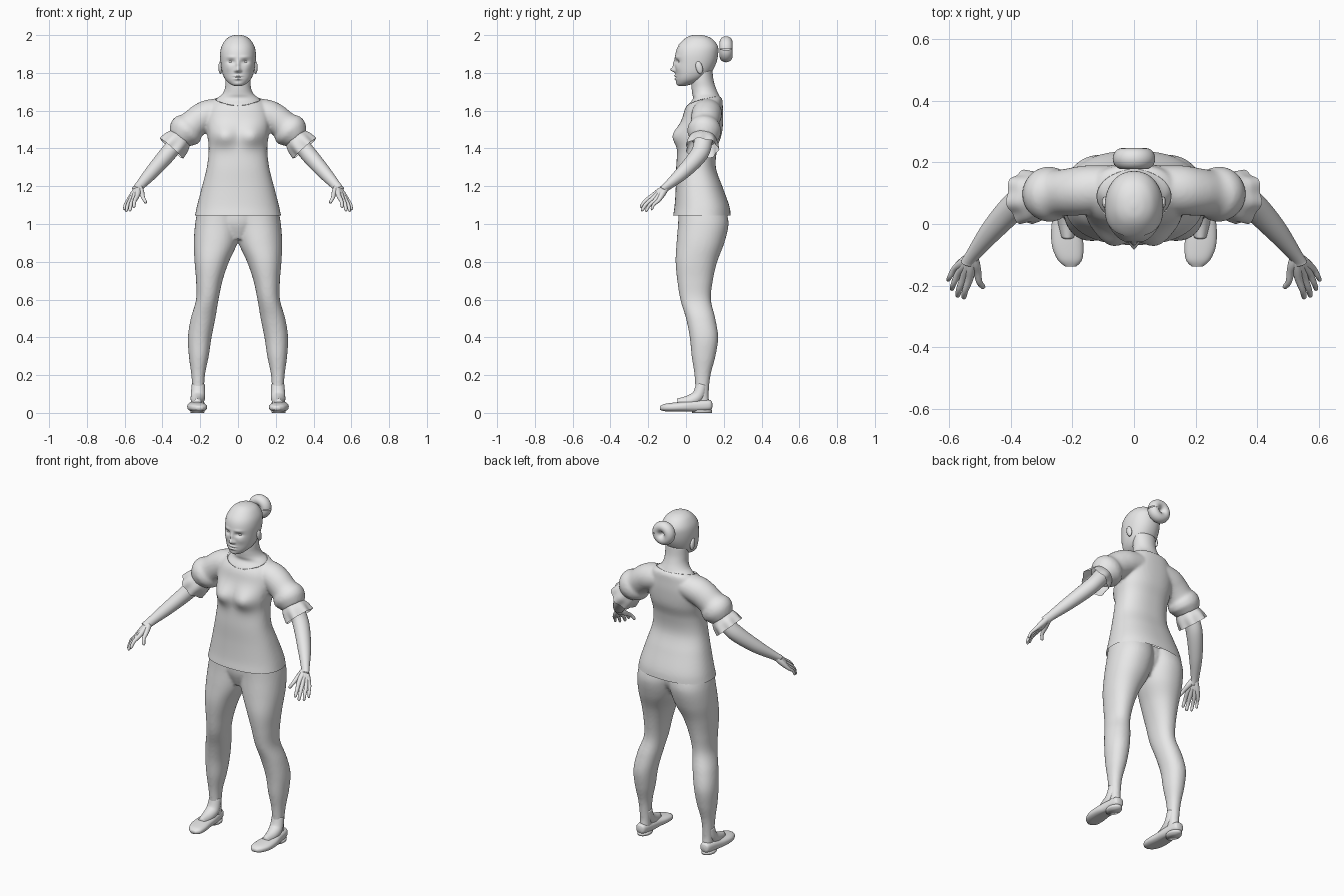
import bpy
import bmesh
import math
from mathutils import Vector, Matrix

X, Y, Z = Vector((1, 0, 0)), Vector((0, 1, 0)), Vector((0, 0, 1))

if "Cube" in bpy.data.objects:
    bpy.data.objects.remove(bpy.data.objects["Cube"])

grey = bpy.data.materials.new("plain grey")
grey.use_nodes = True
grey.diffuse_color = (0.8, 0.8, 0.8, 1)
grey.node_tree.nodes["Principled BSDF"].inputs["Base Color"].default_value = grey.diffuse_color


def resample(stations, k):
    """Pass a smooth curve through the stations, k steps per span."""
    p = [stations[0], *stations, stations[-1]]
    out = []
    for i in range(1, len(p) - 2):
        for j in range(k):
            t = j / k
            out.append([0.5 * (2 * b + (c - a) * t + (2 * a - 5 * b + 4 * c - d) * t * t
                               + (3 * b - a - 3 * c + d) * t ** 3)
                        for a, b, c, d in zip(*p[i - 1:i + 3])])
    return out + [list(stations[-1])]


def loft(bm, stations, side=1, axis=None, ref=Y, power=2.0, segs=40, k=6, caps=True, ripple=0):
    """Skin rings given as (x, y, z, half_u, half_v); side -1 mirrors in x."""
    pts = resample(stations, k)
    centres = [Vector(p[:3]) for p in pts]
    rings = []
    for i, (c, p) in enumerate(zip(centres, pts)):
        t = axis or (centres[min(i + 1, len(pts) - 1)] - centres[max(i - 1, 0)]).normalized()
        u = (ref - t * ref.dot(t)).normalized()
        v = t.cross(u)
        ring = []
        for j in range(segs):
            a = math.tau * j / segs
            wave = 1 + ripple * i / len(pts) * math.cos(7 * a)
            cu, sv = (math.copysign(abs(f) ** (2 / power), f) for f in (math.cos(a), math.sin(a)))
            q = c + (u * cu * p[3] + v * sv * p[4]) * wave
            ring.append(bm.verts.new((q.x * side, q.y, q.z)))
        rings.append(ring)
    for r, s in zip(rings, rings[1:]):
        for j in range(segs):
            n = (j + 1) % segs
            bm.faces.new((r[j], r[n], s[n], s[j]))
    if caps:
        bm.faces.new(rings[0])
        bm.faces.new(rings[-1])


def upright(rows):
    """Turn (z, half width, front y, back y) rows into loft stations."""
    return [(0, (f + b) / 2, z, w, (b - f) / 2) for z, w, f, b in rows]


def finish(bm, name):
    bmesh.ops.recalc_face_normals(bm, faces=bm.faces)
    mesh = bpy.data.meshes.new(name)
    bm.to_mesh(mesh)
    bm.free()
    mesh.materials.append(grey)
    obj = bpy.data.objects.new(name, mesh)
    bpy.context.collection.objects.link(obj)
    mesh.shade_smooth()
    return obj


def bake(obj):
    """Replace the mesh by its modified form."""
    graph = bpy.context.evaluated_depsgraph_get()
    mesh = bpy.data.meshes.new_from_object(obj.evaluated_get(graph))
    obj.modifiers.clear()
    obj.data = mesh
    mesh.shade_smooth()


def fuse(obj, size, rounds):
    m = obj.modifiers.new("fuse", "REMESH")
    m.mode, m.voxel_size = "VOXEL", size
    s = obj.modifiers.new("soften", "SMOOTH")
    s.factor, s.iterations = 0.5, rounds
    bake(obj)


def ball(bm, centre, size, tilt=0):
    m = Matrix.Translation(centre) @ Matrix.Rotation(tilt, 4, "X") @ Matrix.Diagonal((*size, 1))
    bmesh.ops.create_uvsphere(bm, u_segments=24, v_segments=16, radius=1, matrix=m)


def sculpt(bm, bumps):
    """Push the front in y around (x, z) with soft round falloffs, on both sides."""
    for v in bm.verts:
        if v.co.y < 0.02:
            x, z = abs(v.co.x), v.co.z
            v.co.y += sum(d * math.exp(-((x - bx) / rx) ** 2 - ((z - bz) / rz) ** 2)
                          for bx, bz, rx, rz, d in bumps)


# Shirt: body and puffed sleeves fused together
TORSO = upright([(0.99, .24, -.075, .238), (1.045, .228, -.068, .237), (1.1, .216, -.06, .228),
                 (1.2, .19, -.054, .192), (1.3, .165, -.052, .158), (1.4, .155, -.045, .166),
                 (1.48, .164, -.044, .19), (1.56, .172, -.02, .197), (1.62, .155, .0, .195),
                 (1.665, .118, .04, .19), (1.68, .06, .07, .17)])
SLEEVE = [(.08, .115, 1.595, .075, .07), (.15, .11, 1.582, .08, .077), (.195, .105, 1.56, .078, .078),
          (.24, .1, 1.525, .076, .077), (.262, .098, 1.505, .087, .09), (.285, .095, 1.483, .088, .09),
          (.312, .09, 1.45, .068, .065)]
bm = bmesh.new()
loft(bm, TORSO, axis=Z, ref=X, power=2.35, segs=80)
sculpt(bm, [(.075, 1.465, .06, .055, -.034)])
for side in (1, -1):
    loft(bm, SLEEVE, side)
shirt = finish(bm, "shirt")
fuse(shirt, 0.008, 4)

# Scooped neckline and open hem
bm = bmesh.new()
bmesh.ops.create_cone(bm, cap_ends=True, segments=64, radius1=1, radius2=1, depth=0.2,
                      matrix=Matrix.Translation((0, .09, 1.68)) @ Matrix.Diagonal((.12, .085, 1, 1)))
cutter = finish(bm, "neckline_cutter")
cutter.hide_render = True
cut = shirt.modifiers.new("neckline", "BOOLEAN")
cut.operation, cut.object = "DIFFERENCE", cutter
bake(shirt)
bpy.data.objects.remove(cutter)
bm = bmesh.new()
bm.from_mesh(shirt.data)
bmesh.ops.bisect_plane(bm, geom=bm.verts[:] + bm.edges[:] + bm.faces[:],
                       plane_co=(0, 0, 1.045), plane_no=(0, 0, -1), clear_outer=True)
bm.to_mesh(shirt.data)
bm.free()

# Trousers: rows of (z, inner x, outer x, front y, back y)
LEG = [(1.08, -.02, .213, -.04, .21), (1.0, -.015, .227, -.042, .225), (.9, .003, .234, -.05, .203),
       (.8, .048, .23, -.055, .165), (.7, .082, .222, -.046, .142), (.6, .103, .222, -.03, .132),
       (.5, .12, .25, .0, .155), (.4, .14, .265, .02, .17), (.3, .155, .26, .03, .156),
       (.2, .175, .247, .045, .13), (.1, .18, .24, .05, .12), (.04, .18, .24, .05, .125)]
bm = bmesh.new()
for side in (1, -1):
    loft(bm, [((i + o) / 2, (f + b) / 2, z, (o - i) / 2, (b - f) / 2) for z, i, o, f, b in LEG],
         side, axis=Z, ref=X, power=2.15)
loft(bm, upright([(1.08, .15, -.04, .19), (1.0, .14, -.038, .19), (.92, .06, -.01, .14)]), axis=Z, ref=X)
fuse(finish(bm, "trousers"), 0.008, 4)

# Neck and upper chest
bm = bmesh.new()
loft(bm, upright([(1.6, .14, .0, .186), (1.63, .132, .012, .188), (1.662, .114, .036, .184),
                  (1.688, .083, .033, .172), (1.72, .069, .03, .158), (1.76, .067, .03, .146),
                  (1.81, .068, .04, .14)]), axis=Z, ref=X, segs=64)
finish(bm, "neck")

# Head with sculpted face
HEAD = upright([(1.73, .014, -.037, -.005), (1.74, .04, -.046, .03), (1.765, .067, -.053, .09),
                (1.8, .083, -.055, .13), (1.85, .091, -.058, .157), (1.9, .093, -.056, .168),
                (1.94, .085, -.042, .166), (1.975, .063, -.01, .14), (1.993, .035, .02, .105),
                (1.999, .008, .052, .07)])
FACE = [(0, 1.816, .012, .012, -.024), (0, 1.843, .01, .025, -.012), (.014, 1.811, .007, .007, -.007),
        (.037, 1.859, .02, .011, .013), (.036, 1.884, .024, .007, -.004), (.05, 1.825, .02, .02, -.004),
        (0, 1.784, .02, .005, -.009), (0, 1.776, .022, .003, .004), (0, 1.768, .017, .006, -.009),
        (0, 1.742, .02, .01, -.004)]
bm = bmesh.new()
loft(bm, HEAD, axis=Z, ref=X, power=2.15, segs=128, k=10)
sculpt(bm, FACE)
finish(bm, "head")

# Hair cap, trimmed along a slanted hairline, with a ring bun
bm = bmesh.new()
loft(bm, HEAD, axis=Z, ref=X, power=2.15, segs=64)
for v in bm.verts:
    v.co = Vector((0, .055, 1.87)) + (v.co - Vector((0, .055, 1.87))) * 1.02
bmesh.ops.bisect_plane(bm, geom=bm.verts[:] + bm.edges[:] + bm.faces[:],
                       plane_co=(0, .04, 1.865), plane_no=(0, -1, -1), clear_outer=True)
finish(bm, "hair")
bm = bmesh.new()
path = [(.039 * math.cos(a), .212, 1.925 + .039 * math.sin(a), .034, .03)
        for a in (math.tau * i / 32 for i in range(33))]
loft(bm, path, k=1, segs=24, caps=False)
bmesh.ops.remove_doubles(bm, verts=bm.verts, dist=0.0005)
finish(bm, "hair_bun")

# Shoe, foot, arm and cuff profiles
SHOE = [(.215, .139, .04, .012, .012), (.215, .125, .04, .03, .028), (.216, .05, .036, .042, .031),
        (.219, -.01, .033, .049, .027), (.215, -.07, .03, .051, .024), (.208, -.115, .028, .04, .019),
        (.205, -.138, .026, .018, .01)]
FOOT = [(.21, .085, .15, .035, .032), (.212, .065, .09, .038, .034), (.215, .02, .06, .034, .034),
        (.215, -.04, .042, .022, .034)]
ARM = [(.28, .095, 1.49, .05, .05), (.345, .085, 1.405, .048, .044), (.39, .055, 1.35, .046, .043),
       (.46, -.02, 1.27, .037, .036), (.522, -.1, 1.2, .022, .025), (.535, -.125, 1.18, .02, .028)]
CUFF = [(.303, .092, 1.46, .066, .062), (.325, .088, 1.432, .08, .075), (.353, .085, 1.4, .086, .08)]
# Fingers: (knuckle, tip, radius)
FINGERS = [((.534, -.178, 1.148), (.553, -.242, 1.088), .010),
           ((.552, -.174, 1.135), (.573, -.236, 1.07), .010),
           ((.57, -.162, 1.126), (.592, -.214, 1.066), .009),
           ((.582, -.146, 1.124), (.604, -.184, 1.075), .008),
           ((.508, -.155, 1.16), (.488, -.208, 1.112), .010)]
WRIST = Vector((.524, -.103, 1.197))

for side, label in ((1, "left"), (-1, "right")):
    # Shoe with a flat heel block
    bm = bmesh.new()
    loft(bm, SHOE, side, axis=-Y, ref=X, power=2.5)
    for v in bm.verts:
        v.co.z = max(v.co.z, 0.008)
    loft(bm, [(.215, .085, 0, .036, .052), (.215, .085, .016, .038, .053)], side, axis=Z, ref=X, k=1)
    finish(bm, label + "_shoe")
    bm = bmesh.new()
    loft(bm, FOOT, side, ref=X)
    finish(bm, label + "_foot")

    # Bare arm and gathered cuff
    bm = bmesh.new()
    loft(bm, ARM, side)
    finish(bm, label + "_arm")
    bm = bmesh.new()
    loft(bm, CUFF, side, segs=70, caps=False, ripple=0.07)
    finish(bm, label + "_sleeve_cuff")

    # Hand: fingers run back to the wrist and form the palm
    bm = bmesh.new()
    for knuckle, tip, r in FINGERS:
        k, t = Vector(knuckle), Vector(tip)
        mid = k.lerp(t, 0.5) + Vector((.004, -.006, .003))
        stops = [(WRIST, .016), (WRIST.lerp(k, .5), .017), (k, r * 1.3), (mid, r), (t.lerp(k, .08), r * .8),
                 (t, r * .25)]
        loft(bm, [(*p, w, w) for p, w in stops], side, segs=14, k=4)
    finish(bm, label + "_hand")

    # Ear and eye
    bm = bmesh.new()
    ball(bm, (side * .093, .07, 1.828), (.011, .018, .034), 0.25)
    finish(bm, label + "_ear")
    bm = bmesh.new()
    ball(bm, (side * .037, -.028, 1.858), (.014, .013, .011))
    finish(bm, label + "_eye")
